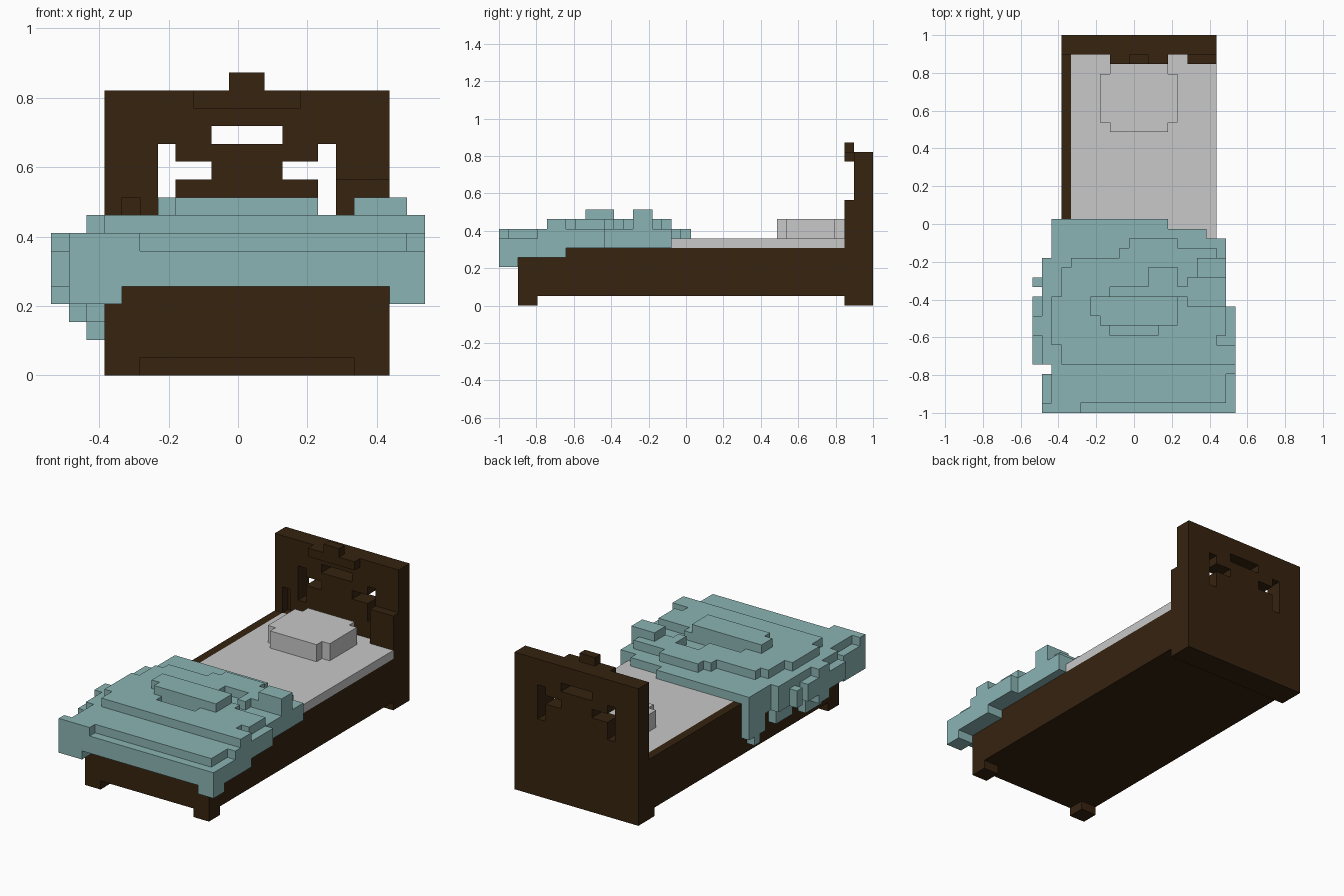
import bpy, bmesh, math

if "Cube" in bpy.data.objects:
    bpy.data.objects.remove(bpy.data.objects["Cube"])

U = 2 / 39                      # size of one block; the bed is 21 x 39 x 17 blocks
ORIGIN = (-10.5 * U, -1.0, 0.0)


def material(name, rgb):
    m = bpy.data.materials.new(name)
    m.diffuse_color = (*rgb, 1)
    m.use_nodes = True
    m.node_tree.nodes["Principled BSDF"].inputs["Base Color"].default_value = m.diffuse_color
    return m


WOOD = material("dark wood", (0.037, 0.017, 0.005))
LINEN = material("pale linen", (0.58, 0.58, 0.58))
TEAL = material("teal cloth", (0.26, 0.455, 0.455))


def cells(boxes):
    """All block cells inside boxes given as (x0, x1, y0, y1, z0, z1)."""
    return {(x, y, z) for a, b, c, d, e, f in boxes
            for x in range(a, b) for y in range(c, d) for z in range(e, f)}


def block_part(name, mat, add, cut=()):
    """Outer skin of the added boxes minus the cut boxes."""
    solid = cells(add) - cells(cut)
    bm = bmesh.new()
    cache = {}

    def vert(p):
        if p not in cache:
            cache[p] = bm.verts.new([o + U * c for o, c in zip(ORIGIN, p)])
        return cache[p]

    for cell in solid:
        for axis in range(3):
            for side in (0, 1):
                n = list(cell)
                n[axis] += 2 * side - 1
                if tuple(n) in solid:
                    continue
                ring = []
                for s, t in ((0, 0), (1, 0), (1, 1), (0, 1)):
                    p = list(cell)
                    p[axis] += side
                    p[(axis + 1) % 3] += s
                    p[(axis + 2) % 3] += t
                    ring.append(vert(tuple(p)))
                bm.faces.new(ring if side else ring[::-1])
    bmesh.ops.dissolve_limit(bm, angle_limit=math.radians(1),
                             verts=bm.verts[:], edges=bm.edges[:])
    me = bpy.data.meshes.new(name)
    bm.to_mesh(me)
    bm.free()
    me.materials.append(mat)
    ob = bpy.data.objects.new(name, me)
    bpy.context.collection.objects.link(ob)
    return ob


# Bed base with a raised left rail and two front feet
block_part("bed_frame", WOOD, [
    (3, 19, 2, 37, 1, 6),
    (3, 4, 2, 37, 6, 7),
    (3, 5, 2, 4, 0, 1),
    (17, 19, 2, 4, 0, 1),
    (3, 19, 36, 37, 0, 1)])

# Headboard with ornament, side block, and pierced openings
block_part("headboard", WOOD, [
    (3, 19, 37, 39, 0, 16),
    (16, 19, 36, 37, 6, 11),
    (8, 14, 36, 37, 15, 16),
    (10, 12, 36, 37, 15, 17)],
    cut=[
    (6, 7, 37, 39, 9, 13), (15, 16, 37, 39, 9, 13),      # upright slots
    (7, 9, 37, 39, 11, 12), (13, 15, 37, 39, 11, 12),    # side slots
    (9, 13, 37, 39, 13, 14),                             # top slot
    (4, 5, 37, 38, 7, 10)])                              # shallow recess

# Mattress
block_part("mattress", LINEN, [(4, 19, 2, 36, 6, 7), (4, 16, 36, 37, 6, 7)])

# Pillow with clipped corners
block_part("pillow", LINEN, [(8, 14, 29, 36, 7, 9), (7, 15, 30, 35, 7, 9)])

# Rumpled blanket: flat sheet, overhangs, then raised folds
sheet = [
    (2, 14, 1, 20, 7, 8), (14, 18, 1, 19, 7, 8), (18, 20, 1, 18, 7, 8),
    (1, 21, 0, 2, 5, 7), (1, 5, 0, 1, 7, 8),
    (1, 4, 0, 2, 4, 5), (19, 21, 0, 2, 4, 5)]
right_drape = [
    (19, 21, 2, 7, 5, 7), (19, 21, 7, 11, 6, 7),
    (20, 21, 4, 11, 7, 8), (19, 20, 11, 18, 6, 8)]
left_drape = [
    (2, 3, 2, 20, 5, 8), (2, 3, 17, 20, 3, 5), (2, 3, 18, 19, 2, 3),
    (2, 3, 12, 15, 3, 5), (2, 3, 6, 10, 3, 5),
    (1, 2, 0, 4, 4, 7), (1, 2, 5, 16, 5, 8), (1, 2, 8, 11, 3, 5),
    (0, 1, 5, 12, 5, 7), (0, 1, 8, 10, 4, 8), (0, 1, 13, 14, 5, 7)]
folds = [
    (3, 20, 5, 15, 8, 9), (2, 3, 7, 12, 8, 9), (20, 21, 5, 7, 8, 9),
    (4, 19, 15, 16, 8, 9), (9, 19, 16, 17, 8, 9), (10, 15, 17, 18, 8, 9),
    (17, 20, 14, 16, 8, 10),
    (6, 15, 10, 12, 9, 10), (7, 15, 9, 10, 9, 10)]
dips = [
    (8, 16, 12, 13, 8, 9), (12, 15, 13, 15, 8, 9), (16, 20, 11, 14, 8, 9),
    (8, 13, 8, 9, 8, 9), (19, 20, 7, 8, 8, 9)]
block_part("blanket", TEAL, sheet + right_drape + left_drape + folds, dips)
